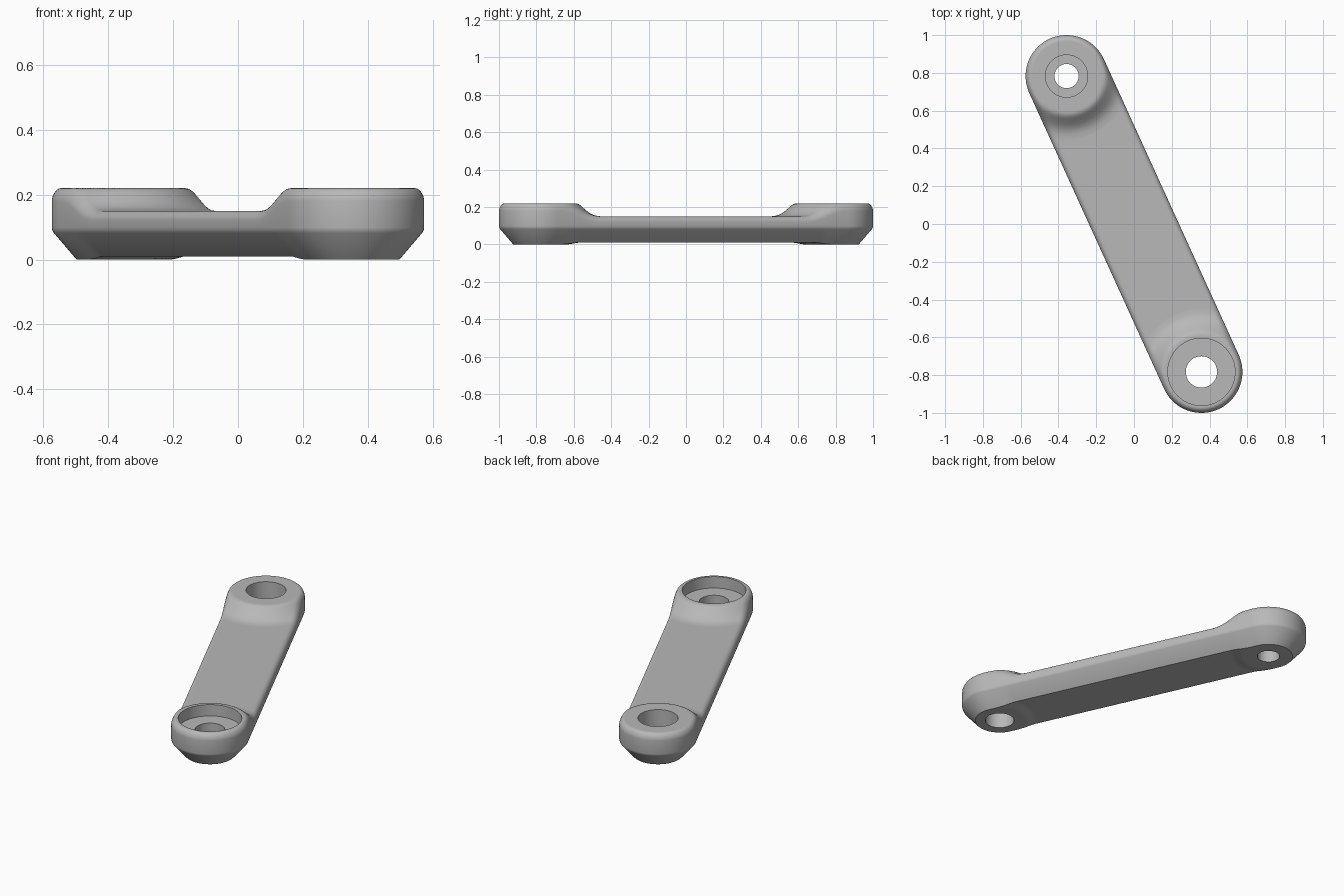
import bpy, bmesh, math
from mathutils import Matrix, Vector

cube = bpy.data.objects.get("Cube")
if cube:
    bpy.data.objects.remove(cube, do_unlink=True)

RADIUS = 0.217                 # half width of the arm and its end bosses
END = Vector((-0.357, 0.783))  # centre of the back boss; the front one is opposite
HALF = END.length
ANGLE = math.atan2(END.y, END.x)
BODY, BOSS, ROUND = 0.15, 0.22, 0.03

grey = bpy.data.materials.new("plain grey")
grey.use_nodes = True
grey.diffuse_color = (0.48, 0.48, 0.48, 1)
grey.node_tree.nodes["Principled BSDF"].inputs["Base Color"].default_value = grey.diffuse_color


def ease(d, stops):
    """Piecewise linear profile through (distance, height) stops."""
    for (a, za), (b, zb) in zip(stops, stops[1:]):
        if d <= b:
            return za + (zb - za) * max(0, d - a) / (b - a)
    return stops[-1][1]


# Concave blend from boss top to arm, and the low pad under each boss
FLARE = [(0.195, BOSS), (0.207, 0.217), (0.218, 0.21), (0.245, 0.186), (0.265, 0.17),
         (0.285, 0.159), (0.305, 0.153), (0.33, BODY)]
PAD = [(0.148, 0), (0.165, 0.002), (0.195, 0.008), (0.21, 0.01)]


def top_z(u, w, d):
    over = max(0, w - RADIUS + ROUND)
    return ease(d, FLARE) - ROUND + math.sqrt(max(0, ROUND ** 2 - over ** 2))


def link(name, bm):
    bmesh.ops.recalc_face_normals(bm, faces=bm.faces)
    mesh = bpy.data.meshes.new(name)
    bm.to_mesh(mesh)
    bm.free()
    obj = bpy.data.objects.new(name, mesh)
    bpy.context.collection.objects.link(obj)
    mesh.materials.append(grey)
    return obj


def bridge(bm, rings):
    n = len(rings[0])
    for a, b in zip(rings, rings[1:]):
        for i in range(n):
            j = (i + 1) % n
            bm.faces.new((a[i], a[j], b[j], b[i]))


# Stadium outline: (axis position, offset direction), denser near the bosses
ARC = 40
near = [HALF - 0.008 * i for i in range(1, 46)]
straight = near + [near[-1] * k / 4 for k in (3, 2, 1, 0, -1, -2, -3)] + [-u for u in reversed(near)]
half_outline = []
for i in range(ARC + 1):
    a = math.pi * (i / ARC - 0.5)
    half_outline.append((HALF, math.cos(a), math.sin(a)))
half_outline += [(u, 0, 1) for u in straight]
outline = half_outline + [(-u, -x, -y) for u, x, y in half_outline]

# Nested outlines: top from centre to rim, then side, chamfer and underside
flat = [(RADIUS - ROUND) * i / 18 for i in range(19)]
rim = [RADIUS - ROUND + ROUND * math.sin(math.pi / 2 * i / 7) for i in range(1, 8)]
side = [(RADIUS, 0.098), (0.2155, 0.09), (0.211, 0.082)]
under = [0.145, 0.14] + [0.14 * i / 10 for i in range(9, -1, -1)]

bm = bmesh.new()
rings = []


def add_ring(w, height):
    ring = []
    for u, x, y in outline:
        p = Vector((u + x * w, y * w))
        d = math.hypot(abs(p.x) - HALF, p.y)
        ring.append(bm.verts.new((p.x, p.y, height(u, w, d))))
    rings.append(ring)


for w in flat + rim:
    add_ring(w, top_z)
for w, z in side:
    add_ring(w, lambda u, w, d, z=z: z)
for w in under:
    lift = 0.005 if w > 0.142 else 0
    add_ring(w, lambda u, w, d, lift=lift: ease(d, PAD) + lift)
bridge(bm, rings)
bmesh.ops.remove_doubles(bm, verts=bm.verts, dist=1e-5)
bm.transform(Matrix.Rotation(ANGLE, 4, "Z"))
arm = link("link_arm", bm)


# Stepped bores through each boss
def cut_bore(name, centre, hole, counterbore, floor):
    bm = bmesh.new()
    steps = [(hole, -0.1), (hole, floor), (counterbore, floor), (counterbore, 0.4)]
    loops = []
    for r, z in steps:
        loops.append([bm.verts.new((centre.x + r * math.cos(t * math.tau / 64),
                                    centre.y + r * math.sin(t * math.tau / 64), z))
                      for t in range(64)])
    bridge(bm, loops)
    bm.faces.new(loops[0])
    bm.faces.new(loops[-1])
    cutter = link(name, bm)
    cutter.hide_render = True
    mod = arm.modifiers.new(name, "BOOLEAN")
    mod.operation, mod.solver, mod.object = "DIFFERENCE", "EXACT", cutter
    bpy.ops.object.modifier_apply(modifier=mod.name)
    bpy.data.objects.remove(cutter, do_unlink=True)


bpy.ops.object.select_all(action="DESELECT")
arm.select_set(True)
bpy.context.view_layer.objects.active = arm
cut_bore("back_bore", END, 0.064, 0.112, 0.08)
cut_bore("front_bore", -END, 0.083, 0.178, 0.15)
bpy.ops.object.shade_smooth_by_angle(angle=math.radians(35))
